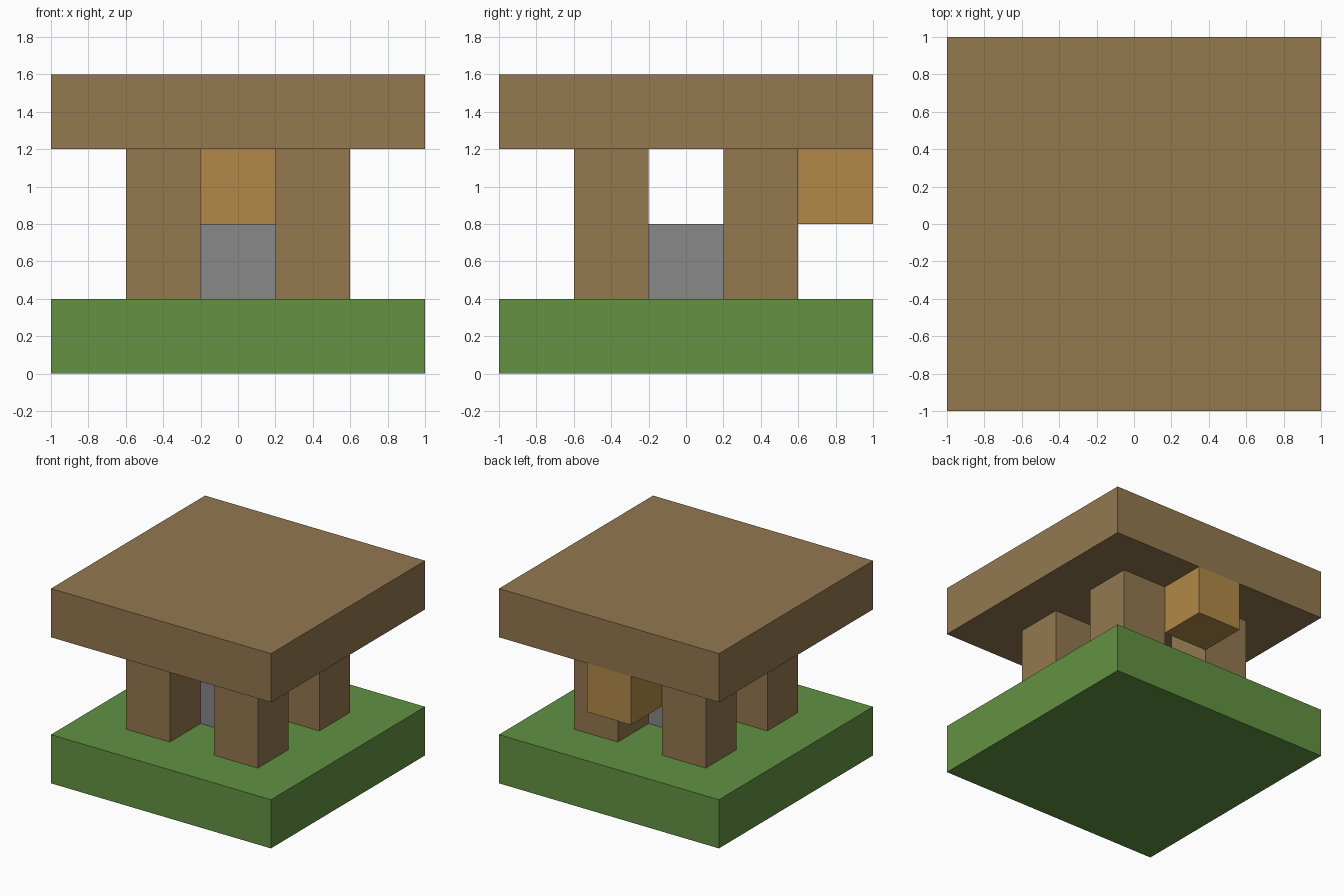
import bpy
import bmesh
from mathutils import Matrix, Vector

cube = bpy.data.objects.get("Cube")
if cube:
    bpy.data.objects.remove(cube, do_unlink=True)


def linear(c):
    c /= 255
    return c / 12.92 if c <= 0.04045 else ((c + 0.055) / 1.055) ** 2.4


def material(name, rgb):
    colour = (*[linear(c) for c in rgb], 1)
    mat = bpy.data.materials.new(name)
    mat.use_nodes = True
    mat.diffuse_color = colour
    mat.node_tree.nodes["Principled BSDF"].inputs["Base Color"].default_value = colour
    return mat


def box(name, size, centre, mat):
    mesh = bpy.data.meshes.new(name)
    bm = bmesh.new()
    bmesh.ops.create_cube(bm, size=1, matrix=Matrix.Diagonal((*size, 1)))
    bm.to_mesh(mesh)
    bm.free()
    mesh.materials.append(mat)
    obj = bpy.data.objects.new(name, mesh)
    obj.location = Vector(centre)
    bpy.context.collection.objects.link(obj)
    return obj


wood = material("brown wood", (147, 120, 79))
grass = material("grass green", (98, 146, 66))
stone = material("stone grey", (136, 136, 136))
amber = material("amber wood", (177, 137, 71))

U = 0.4  # side of one block

# Square ground and roof slabs
box("ground_slab", (5 * U, 5 * U, U), (0, 0, U / 2), grass)
box("roof_slab", (5 * U, 5 * U, U), (0, 0, 3.5 * U), wood)

# Four posts, two blocks tall
for side, x in (("right", -U), ("left", U)):
    for end, y in (("front", -U), ("back", U)):
        box(f"{end}_{side}_post", (U, U, 2 * U), (x, y, 2 * U), wood)

# Stone block in the middle and the block hanging under the back of the roof
box("centre_stone", (U, U, U), (0, 0, 1.5 * U), stone)
box("hanging_block", (U, U, U), (0, 2 * U, 2.5 * U), amber)
